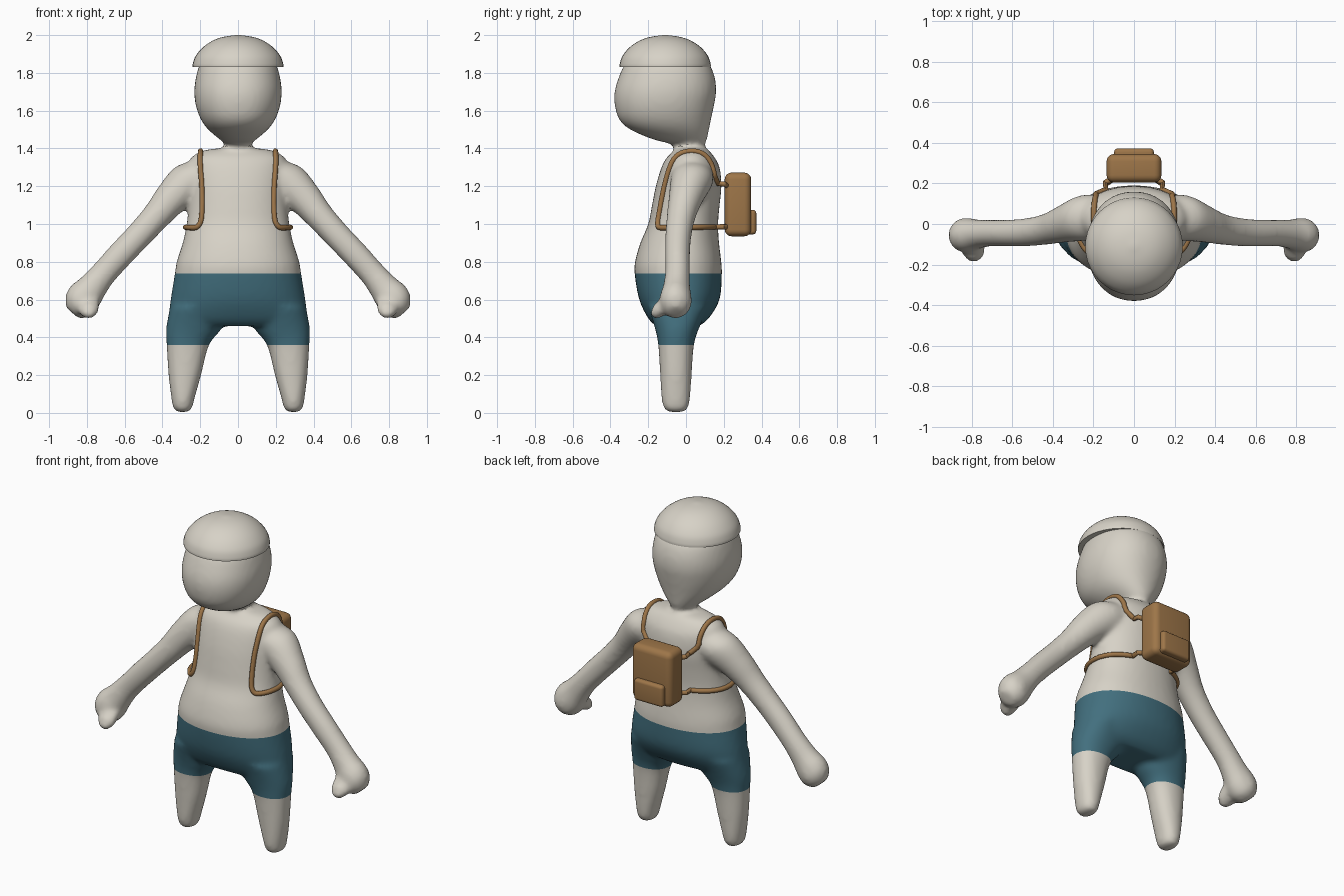
import bpy, bmesh, math
from mathutils import Vector
from mathutils.bvhtree import BVHTree

cube = bpy.data.objects.get("Cube")
if cube:
    bpy.data.objects.remove(cube, do_unlink=True)


def material(name, rgb):
    mat = bpy.data.materials.new(name)
    mat.use_nodes = True
    mat.diffuse_color = (*rgb, 1)
    mat.node_tree.nodes["Principled BSDF"].inputs["Base Color"].default_value = (*rgb, 1)
    return mat


skin = material("warm_grey", (0.68, 0.645, 0.57))
teal = material("teal_cloth", (0.055, 0.16, 0.21))
leather = material("brown_leather", (0.34, 0.18, 0.066))


def spline(points, steps):
    """Smooth interpolation through tuples of any length."""
    pts = [points[0]] + list(points) + [points[-1]]
    out = []
    for a, b, c, d in zip(pts, pts[1:], pts[2:], pts[3:]):
        for k in range(steps):
            t = k / steps
            out.append([q + t / 2 * (r - p + t * (2 * p - 5 * q + 4 * r - s + t * (3 * (q - r) + s - p)))
                        for p, q, r, s in zip(a, b, c, d)])
    return out + [list(points[-1])]


def loft(bm, sections, u, v, power=2.0, sides=40):
    """Skin rounded rings given as (x, y, z, radius_u, radius_v)."""
    rings = []
    for x, y, z, ru, rv in spline(sections, 4):
        ring = []
        for i in range(sides):
            a = math.tau * i / sides
            c, s = math.cos(a), math.sin(a)
            cu = math.copysign(abs(c) ** (2 / power), c)
            sv = math.copysign(abs(s) ** (2 / power), s)
            ring.append(bm.verts.new(Vector((x, y, z)) + u * ru * cu + v * rv * sv))
        rings.append(ring)
    faces = [bm.faces.new(rings[0]), bm.faces.new(rings[-1][::-1])]
    for lo, hi in zip(rings, rings[1:]):
        for i in range(sides):
            j = (i + 1) % sides
            faces.append(bm.faces.new((lo[i], hi[i], hi[j], lo[j])))
    bmesh.ops.recalc_face_normals(bm, faces=faces)


def add_object(name, mesh, *mats):
    obj = bpy.data.objects.new(name, mesh)
    bpy.context.collection.objects.link(obj)
    for m in mats:
        mesh.materials.append(m)
    return obj


def bake(obj):
    """Replace the object's mesh with its modified version."""
    bpy.context.view_layer.update()
    deps = bpy.context.evaluated_depsgraph_get()
    mesh = bpy.data.meshes.new_from_object(obj.evaluated_get(deps))
    obj.modifiers.clear()
    obj.data = mesh
    return mesh


def shade(obj):
    bpy.ops.object.select_all(action="DESELECT")
    obj.select_set(True)
    bpy.context.view_layer.objects.active = obj
    bpy.ops.object.shade_smooth_by_angle(angle=math.radians(40))


X, Y = Vector((1, 0, 0)), Vector((0, 1, 0))

# Torso, neck and head: height, half width, front, back
trunk = [
    (.46, .33, -.16, .07), (.5, .365, -.2, .12), (.6, .357, -.248, .178), (.735, .335, -.272, .19),
    (.8, .325, -.27, .187), (.9, .293, -.242, .175), (1.0, .272, -.2, .17), (1.1, .262, -.18, .178),
    (1.2, .262, -.16, .188), (1.3, .262, -.13, .178), (1.355, .245, -.1, .15), (1.39, .18, -.06, .12),
    (1.405, .07, -.065, .1), (1.425, .068, -.085, .102), (1.45, .1, -.18, .112), (1.5, .158, -.295, .122),
    (1.55, .195, -.352, .132), (1.62, .222, -.376, .147), (1.7, .232, -.378, .16), (1.78, .222, -.355, .152),
    (1.85, .2, -.32, .12), (1.9, .15, -.25, .05),
]
bm = bmesh.new()
loft(bm, [(0, (f + b) / 2, z, w, (b - f) / 2) for z, w, f, b in trunk], X, Y, 2.15)

for side in (1, -1):
    # Leg: height, inner edge, outer edge, front, back
    leg = [(.56, .06, .36, -.2, .12), (.45, .085, .38, -.165, .07), (.36, .153, .378, -.147, .042),
           (.2, .195, .368, -.137, .03), (.08, .229, .353, -.13, .022), (.025, .243, .343, -.118, .01),
           (.004, .265, .32, -.095, -.01)]
    loft(bm, [(side * (i + o) / 2, (f + b) / 2, z, (o - i) / 2, (b - f) / 2)
              for z, i, o, f, b in leg], X, Y, 2.2)
    # Arm and hand, rings square to the arm's slope
    arm = [(.15, .03, 1.27, .1, .11), (.25, .03, 1.226, .113, .113), (.353, .0, 1.135, .092, .092),
           (.432, -.025, 1.042, .077, .077), (.52, -.04, .945, .072, .07), (.615, -.045, .845, .071, .067),
           (.71, -.045, .74, .07, .066), (.77, -.05, .665, .08, .072), (.815, -.055, .61, .094, .084),
           (.85, -.055, .565, .085, .08), (.878, -.055, .53, .045, .045)]
    loft(bm, [(side * x, *rest) for x, *rest in arm], Vector((side * .74, 0, .67)), Y)
    # Thumb
    thumb = [(.8, -.05, .61, .06, .06), (.795, -.11, .575, .062, .068), (.79, -.155, .55, .05, .05),
             (.79, -.182, .545, .025, .025)]
    loft(bm, [(side * x, *rest) for x, *rest in thumb], X, Vector((0, .3, 1)))

mesh = bpy.data.meshes.new("body")
bm.to_mesh(mesh)
bm.free()
body = add_object("body", mesh, skin, teal)
remesh = body.modifiers.new("blend", "REMESH")
remesh.mode = "VOXEL"
remesh.voxel_size = .014
smooth = body.modifiers.new("soften", "SMOOTH")
smooth.factor = .5
smooth.iterations = 10
mesh = bake(body)

# Shorts: cut the body at waist and hem, colour the faces between
WAIST, HEM = .737, .36
bm = bmesh.new()
bm.from_mesh(mesh)
for z in (WAIST, HEM):
    bmesh.ops.bisect_plane(bm, geom=bm.verts[:] + bm.edges[:] + bm.faces[:],
                           plane_co=(0, 0, z), plane_no=(0, 0, 1))
for f in bm.faces:
    c = f.calc_center_median()
    f.material_index = int(HEM < c.z < WAIST and abs(c.x) < .45)
surface = BVHTree.FromBMesh(bm)
bm.to_mesh(mesh)
bm.free()
shade(body)

# Cap: domed shell closed by a flat underside
bm = bmesh.new()
loft(bm, [(0, -.11, 1.832, .24, .241), (0, -.11, 1.85, .239, .24), (0, -.11, 1.89, .224, .226),
          (0, -.11, 1.935, .186, .189), (0, -.11, 1.97, .135, .137), (0, -.11, 1.99, .08, .08),
          (0, -.11, 2.0, .012, .012)], X, Y)
mesh = bpy.data.meshes.new("cap")
bm.to_mesh(mesh)
bm.free()
shade(add_object("cap", mesh, skin))


def rounded_box(name, low, high, radius):
    bm = bmesh.new()
    bmesh.ops.create_cube(bm, size=1)
    for v in bm.verts:
        v.co = [(a + b) / 2 + c * (b - a) for a, b, c in zip(low, high, v.co)]
    bmesh.ops.bevel(bm, geom=bm.edges[:], offset=radius, segments=5, profile=.5, affect="EDGES")
    mesh = bpy.data.meshes.new(name)
    bm.to_mesh(mesh)
    bm.free()
    shade(add_object(name, mesh, leather))


# Backpack
rounded_box("backpack", (-.135, .205, .935), (.135, .345, 1.272), .036)
rounded_box("backpack_pocket", (-.098, .3, .945), (.098, .372, 1.075), .018)

# Straps: over the shoulder, down the chest and back round the ribs
route = [(.1, .225, 1.2), (.15, .2, 1.215), (.19, .18, 1.26), (.2, .15, 1.33), (.2, .1, 1.375), (.2, .03, 1.39),
         (.2, -.05, 1.36), (.2, -.11, 1.25), (.2, -.14, 1.15), (.203, -.16, 1.05), (.215, -.165, 1.005),
         (.245, -.15, .987), (.285, -.06, .985), (.285, .05, .985), (.22, .15, .985), (.15, .19, .985),
         (.1, .225, .985)]
for name, side in (("left_strap", 1), ("right_strap", -1)):
    path = spline([(side * x, y, z) for x, y, z in route], 6)
    curve = bpy.data.curves.new(name, "CURVE")
    curve.dimensions = "3D"
    curve.bevel_depth = .014
    curve.bevel_resolution = 3
    curve.use_fill_caps = True
    line = curve.splines.new("POLY")
    line.points.add(len(path) - 1)
    for k, (point, p) in enumerate(zip(line.points, path)):
        p = Vector(p)
        if 6 <= k < len(path) - 6:
            hit, normal, *_ = surface.find_nearest(p)
            p = hit + normal * .004
        point.co = (*p, 1)
    strap = add_object(name, curve, leather)
    bpy.ops.object.select_all(action="DESELECT")
    strap.select_set(True)
    bpy.context.view_layer.objects.active = strap
    bpy.ops.object.convert(target="MESH")
    shade(bpy.context.view_layer.objects.active)
